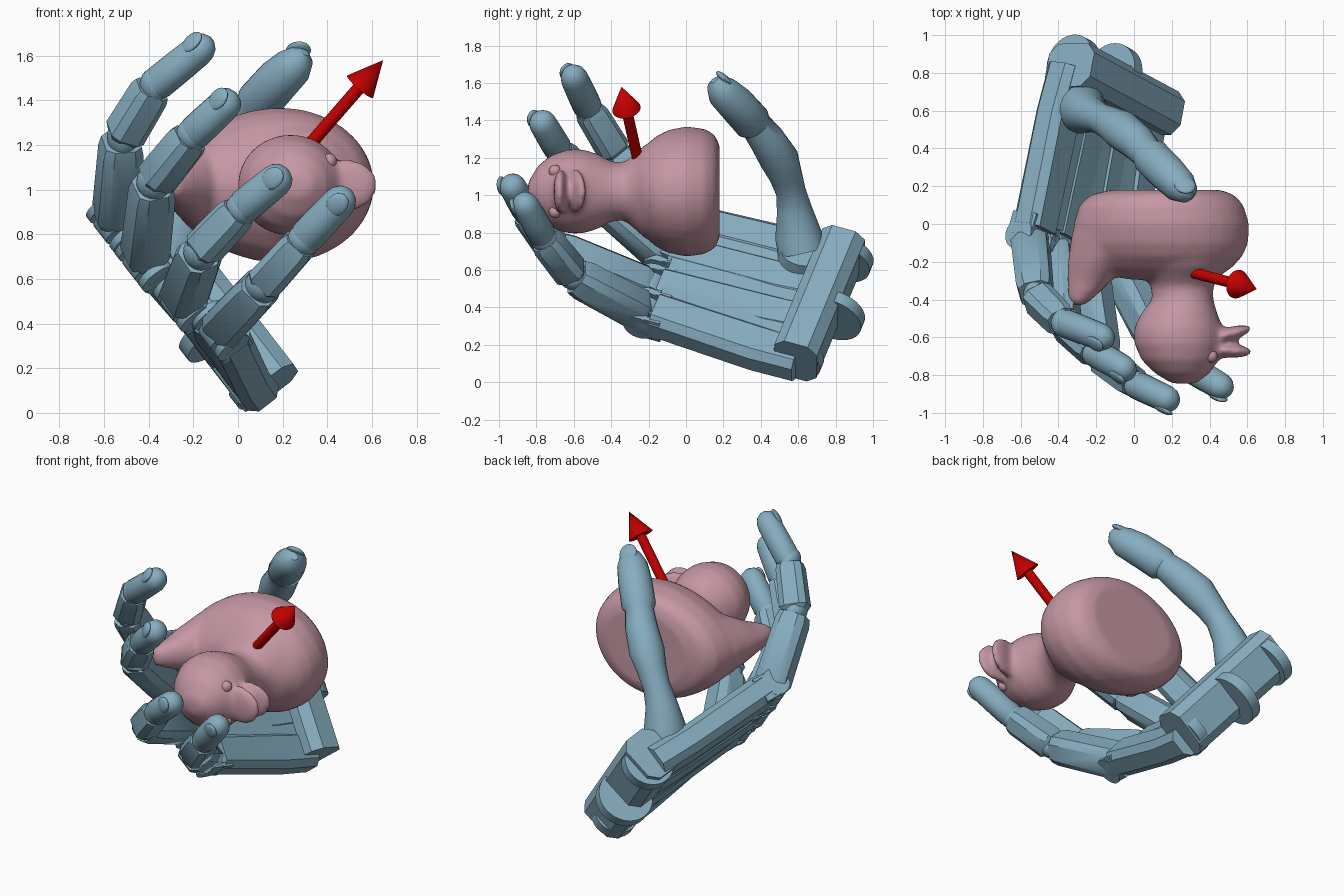
import bpy, bmesh, math
from mathutils import Vector as V, Matrix

if "Cube" in bpy.data.objects:
    bpy.data.objects.remove(bpy.data.objects["Cube"])


def mat(name, col):
    m = bpy.data.materials.new(name)
    m.diffuse_color = (*col, 1)
    m.use_nodes = True
    m.node_tree.nodes["Principled BSDF"].inputs["Base Color"].default_value = m.diffuse_color
    return m


BLUE = mat("hand_blue", (0.24, 0.42, 0.53))
PINK = mat("duck_pink", (0.56, 0.31, 0.37))
RED = mat("arrow_red", (0.55, 0.0, 0.0))


def finish(name, bm, m, angle=35):
    bmesh.ops.recalc_face_normals(bm, faces=bm.faces)
    me = bpy.data.meshes.new(name)
    bm.to_mesh(me)
    bm.free()
    o = bpy.data.objects.new(name, me)
    bpy.context.collection.objects.link(o)
    me.materials.append(m)
    bpy.ops.object.select_all(action='DESELECT')
    o.select_set(True)
    bpy.context.view_layer.objects.active = o
    bpy.ops.object.shade_smooth_by_angle(angle=math.radians(angle))
    return o


def frame(side, back, d, p):
    m = Matrix((side, back, d)).transposed().to_4x4()
    m.translation = p
    return m


def loft(bm, rings):
    # skin a list of closed point rings and cap both ends
    vs = [[bm.verts.new(p) for p in r] for r in rings]
    n = len(vs[0])
    for a, b in zip(vs, vs[1:]):
        for i in range(n):
            bm.faces.new((a[i], a[(i + 1) % n], b[(i + 1) % n], b[i]))
    bm.faces.new(vs[0])
    bm.faces.new(vs[-1])


def section(c, side, back, w, h, boxy):
    # boxy = chamfered box, otherwise an ellipse
    if boxy:
        q = [(1, .55), (.65, 1), (-.65, 1), (-1, .55), (-1, -.55), (-.65, -1), (.65, -1), (1, -.55)]
    else:
        q = [(math.cos(k * math.pi / 10), math.sin(k * math.pi / 10)) for k in range(20)]
    return [c + side * w * x + back * h * y for x, y in q]


def cyl(bm, p, axis, r, depth, r2=None, seg=24):
    rot = V(axis).to_track_quat('Z', 'Y').to_matrix().to_4x4()
    bmesh.ops.create_cone(bm, cap_ends=True, segments=seg, radius1=r, radius2=r if r2 is None else r2,
                          depth=depth, matrix=Matrix.Translation(p) @ rot)


def ball(bm, m, size):
    bmesh.ops.create_uvsphere(bm, u_segments=20, v_segments=12, radius=1,
                              matrix=m @ Matrix.Diagonal((*size, 1)))


# ---- fingers: knuckle, middle joint, end joint, tip centre
FINGERS = {
    "finger_1": [(-.55, -.08, .85), (-.52, -.38, 1.23), (-.38, -.52, 1.46), (-.17, -.60, 1.63)],
    "finger_2": [(-.42, -.12, .68), (-.38, -.52, 1.03), (-.21, -.68, 1.24), (-.05, -.77, 1.39)],
    "finger_3": [(-.25, -.19, .50), (-.17, -.71, .72), (.01, -.85, .91), (.18, -.93, 1.05)],
    "finger_4": [(-.08, -.22, .37), (.11, -.60, .57), (.29, -.76, .77), (.46, -.86, .95)],
}
WRIST_A, WRIST_D = V((-.30, .82, .68)), V((.11, .60, .15))
LAT = (WRIST_D - WRIST_A).normalized()
NORM = V((.74, .05, .68)).normalized()
slab = []

for k, (name, pts) in enumerate(FINGERS.items()):
    p = [V(q) for q in pts]
    ds = [(b - a).normalized() for a, b in zip(p, p[1:])]
    back = (ds[0] - ds[0].dot(ds[2]) * ds[2]).normalized()
    side = ds[2].cross(back)
    bm = bmesh.new()
    # two boxy phalanges
    for i, w in ((0, .096), (1, .083)):
        d = ds[i]
        l = (p[i + 1] - p[i]).length
        s = (side - side.dot(d) * d).normalized()
        b = s.cross(d)
        prof = [(.02, .8), (.1, 1), (.86, .95), (.96, .85)]
        loft(bm, [section(p[i] + d * l * t, s, b, w * f, w * f, True) for t, f in prof])
    # rounded fingertip with nail
    d, l = ds[2], (p[3] - p[2]).length
    prof = [(.0, .88), (.1, 1.03), (.5, 1.02), (.95, .98), (1.08, .88), (1.18, .65), (1.24, .3), (1.25, .05)]
    loft(bm, [section(p[2] + d * l * t, side, back, .076 * f, .073 * f, False) for t, f in prof])
    ball(bm, frame(side, back, d, p[3] + back * .06), (.047, .018, .058))
    # hinge pins
    for q, r in ((p[1], .082), (p[2], .074)):
        ball(bm, frame(side, back, ds[1], q), (r, r, r))
    cyl(bm, p[0], LAT, .085, .1)
    finish(name, bm, BLUE)

    # palm bone behind each knuckle, with fork plates
    w = WRIST_A.lerp(WRIST_D, k / 3)
    axis = (w - p[0]).normalized()
    s = (LAT - LAT.dot(axis) * axis).normalized()
    n = s.cross(axis)
    n = n if n.dot(NORM) > 0 else -n
    bm = bmesh.new()
    c0 = p[0] + n * .01
    c1 = c0.lerp(w, .72) - n * .045
    loft(bm, [section(c0 + axis * .06, s, n, .11, .09, True),
              section(c1, s, n, .118, .088, True),
              section(w - n * .05, s, n, .11, .09, True)])
    slab += [c + n * .08 * e for c in (c0 + axis * .08, c1, w - n * .05) for e in (-1, 1)]
    for e in (-1, 1):
        cyl(bm, p[0] + s * .09 * e, s, .085, .035)
        loft(bm, [section(p[0] + s * .09 * e + axis * t, s, n, .018, .08, True) for t in (0, .12)])
    finish("palm_bone_%d" % (k + 1), bm, BLUE, 25)

# ---- palm plate closing the gaps between the bones
bm = bmesh.new()
rows = [[bm.verts.new(slab[k * 6 + j]) for j in (0, 2, 4, 5, 3, 1)] for k in range(4)]
for a, b in zip(rows, rows[1:]):
    for j in range(6):
        bm.faces.new((a[j], a[(j + 1) % 6], b[(j + 1) % 6], b[j]))
bm.faces.new(rows[0])
bm.faces.new(rows[-1])
finish("palm_plate", bm, BLUE, 25)

# ---- wrist block and hinge discs
up = LAT.cross(NORM).normalized()
nn = up.cross(LAT).normalized()
nn = nn if nn.dot(NORM) > 0 else -nn
bm = bmesh.new()
ring = lambda c: section(c, nn, up, .15, .12, True)
loft(bm, [ring(WRIST_A - LAT * .07), ring(WRIST_D + LAT * .05)])
finish("wrist_block", bm, BLUE, 25)
bm = bmesh.new()
for c, r in (((-.32, .85, .66), .15), ((-.11, .79, .36), .165), ((.09, .60, .13), .135)):
    cyl(bm, V(c), LAT, r, .07, seg=32)
finish("wrist_discs", bm, BLUE)

# ---- thumb
path = [((-.28, .62, .70), .13), ((-.27, .60, .79), .125), ((-.23, .58, .92), .095), ((-.18, .56, 1.02), .08),
        ((-.13, .535, 1.1), .088), ((-.07, .50, 1.19), .105), ((.02, .43, 1.3), .096), ((.07, .375, 1.37), .085),
        ((.09, .355, 1.39), .102), ((.18, .265, 1.49), .1), ((.245, .2, 1.55), .09), ((.285, .165, 1.595), .06),
        ((.3, .15, 1.615), .02)]
bm = bmesh.new()
rings = []
for i, (c, r) in enumerate(path):
    d = (V(path[min(i + 1, len(path) - 1)][0]) - V(path[max(i - 1, 0)][0])).normalized()
    s = V((.55, .83, 0)).normalized()
    s = (s - s.dot(d) * d).normalized()
    rings.append(section(V(c), s, s.cross(d), r, r, False))
loft(bm, rings)
d = V((.6, -.6, .52)).normalized()
s = d.cross(V((.3, .4, 1))).normalized()
ball(bm, frame(s, d.cross(s), d, V((.265, .19, 1.575)) + V((.1, .35, 1)).normalized() * .05), (.055, .02, .06))
cyl(bm, V((-.29, .63, .67)), NORM, .15, .14, .13)
finish("thumb", bm, BLUE)

# ---- toy duck lying on its side: slices along y as (y, x0, x1, half height, tail pinch)
ZC = 1.02


def slices(bm, rows):
    rings = []
    for y, x0, x1, b, k in rows:
        r = []
        for i in range(40):
            t = i * math.tau / 40
            pinch = 1 - k * ((1 - math.cos(t)) / 2) ** 2
            r.append(V(((x0 + x1) / 2 + (x1 - x0) / 2 * math.cos(t), y, ZC + b * math.sin(t) * pinch)))
        rings.append(r)
    loft(bm, rings)


bm = bmesh.new()
slices(bm, [(.18, -.13, .46, .25, .1), (.155, -.23, .53, .31, .1), (.1, -.29, .58, .345, .12),
            (0, -.32, .61, .365, .2), (-.1, -.325, .605, .35, .3), (-.17, -.3, .575, .315, .4),
            (-.23, -.25, .52, .25, .5), (-.27, -.15, .46, .19, .5), (-.295, -.02, .4, .12, .5)])
slices(bm, [(-.1, -.06, .58, .3, 0), (-.22, 0, .52, .25, 0), (-.28, .06, .45, .195, 0), (-.33, .09, .42, .155, 0),
            (-.4, .095, .42, .16, 0), (-.47, .04, .44, .2, 0), (-.55, .0, .47, .225, 0), (-.63, .0, .475, .225, 0),
            (-.72, .04, .45, .195, 0), (-.79, .11, .4, .14, 0), (-.845, .2, .33, .05, 0)])
slices(bm, [(-.05, -.33, .1, .25, .3), (-.2, -.35, -.04, .17, .3), (-.3, -.355, -.12, .11, .3),
            (-.38, -.35, -.2, .075, .2), (-.43, -.335, -.26, .045, 0)])
# open bill
for y, a in ((-.67, -3), (-.59, 16)):
    ball(bm, Matrix.Translation((.48, y, ZC)) @ Matrix.Rotation(math.radians(a), 4, 'Z'), (.15, .038, .12))
duck = finish("toy_duck", bm, PINK, 180)
rm = duck.modifiers.new("fuse", 'REMESH')
rm.mode, rm.voxel_size, rm.use_smooth_shade = 'VOXEL', .018, True
sm = duck.modifiers.new("soften", 'SMOOTH')
sm.factor, sm.iterations = .5, 7
bm = bmesh.new()
for e in (-1, 1):
    ball(bm, Matrix.Translation((.408, -.7, ZC + e * .108)), (.034, .034, .034))
finish("duck_eyes", bm, PINK, 180)

# ---- arrow
a, b = V((.32, -.26, 1.2)), V((.65, -.345, 1.58))
d = (b - a).normalized()
L = (b - a).length
bm = bmesh.new()
cyl(bm, a + d * (L - .16) / 2, d, .029, L - .16)
cyl(bm, b - d * .08, d, .077, .16, 0)
finish("arrow", bm, RED)
